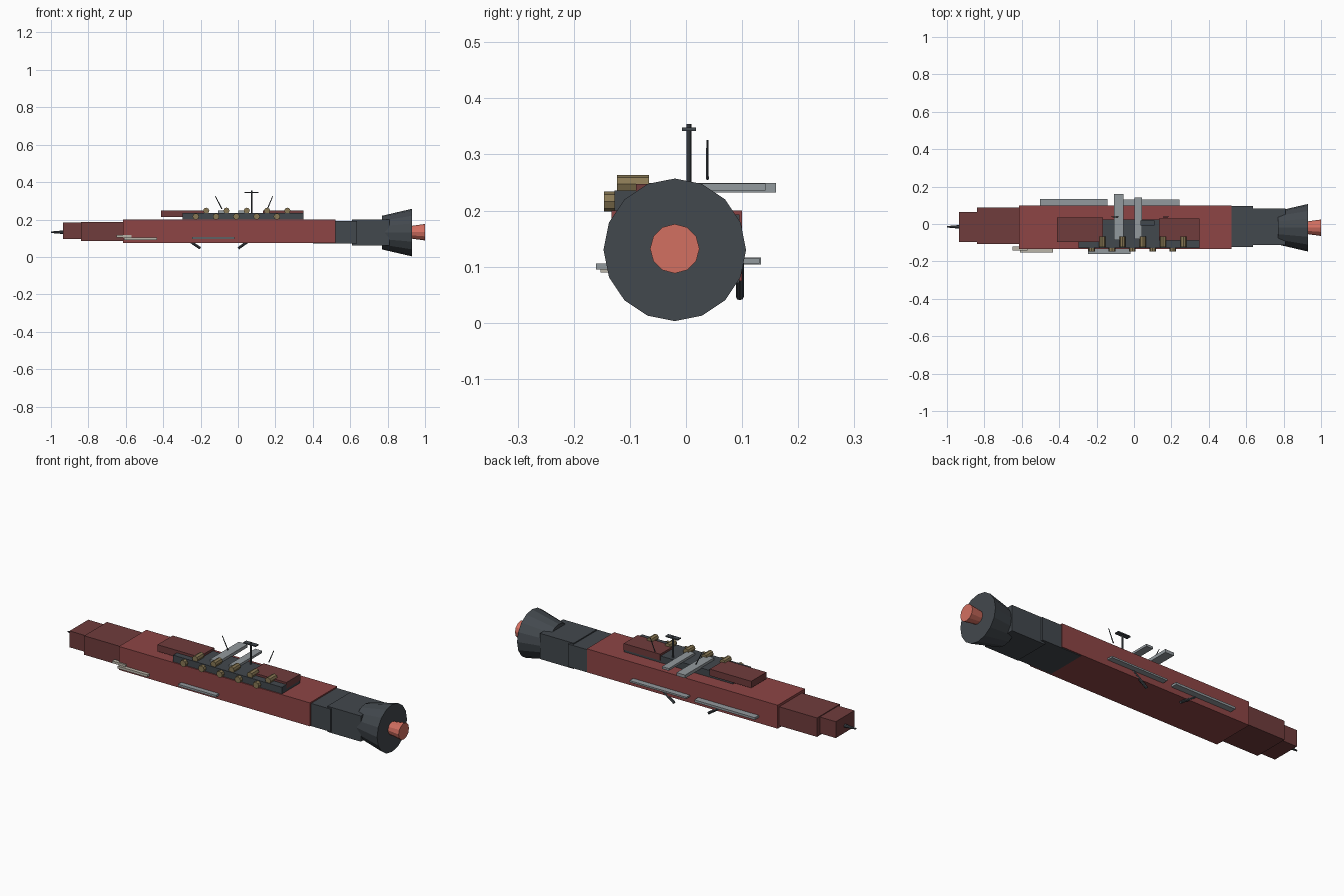
import bpy
from mathutils import Vector


def material(name, rgb):
    m = bpy.data.materials.new(name)
    m.diffuse_color = (*rgb, 1)
    return m


RED = material("hull_red", (0.27, 0.06, 0.06))
MAROON = material("dark_red", (0.16, 0.045, 0.045))
DARK = material("dark_metal", (0.055, 0.065, 0.075))
GREY = material("light_metal", (0.29, 0.32, 0.34))
CREAM = material("cream", (0.50, 0.47, 0.40))
BRASS = material("brass", (0.25, 0.19, 0.09))
GLOW = material("engine_glow", (0.65, 0.16, 0.12))


def box(name, x, y, z, mat):
    """Box from (min, max) ranges."""
    lo, hi = Vector((x[0], y[0], z[0])), Vector((x[1], y[1], z[1]))
    bpy.ops.mesh.primitive_cube_add(size=1, location=(lo + hi) / 2)
    ob = bpy.context.object
    ob.name = name
    ob.scale = hi - lo
    ob.data.materials.append(mat)
    return ob


def rod(name, a, b, r1, r2, sides, mat):
    """Cylinder or cone from point a to point b."""
    a, b = Vector(a), Vector(b)
    bpy.ops.mesh.primitive_cone_add(vertices=sides, radius1=r1, radius2=r2,
                                    depth=(b - a).length, location=(a + b) / 2)
    ob = bpy.context.object
    ob.name = name
    ob.rotation_euler = (b - a).to_track_quat('Z', 'Y').to_euler()
    ob.data.materials.append(mat)
    return ob


# Hull and stepped bow
box("main_hull", (-0.615, 0.52), (-0.133, 0.10), (0.074, 0.20), RED)
box("bow_block", (-0.84, -0.60), (-0.107, 0.087), (0.085, 0.187), MAROON)
box("bow_tip", (-0.935, -0.82), (-0.095, 0.063), (0.095, 0.183), MAROON)
rod("nose_spike", (-0.93, -0.015, 0.132), (-1.0, -0.015, 0.132), 0.010, 0.004, 8, DARK)

# Stern blocks, nozzle and glow
box("stern_block", (0.40, 0.635), (-0.122, 0.095), (0.071, 0.193), DARK)
box("engine_block", (0.61, 0.81), (-0.113, 0.083), (0.061, 0.199), DARK)
rod("engine_nozzle", (0.77, -0.02, 0.13), (0.93, -0.02, 0.13), 0.090, 0.127, 16, DARK)
rod("engine_glow", (0.92, -0.02, 0.132), (1.0, -0.02, 0.132), 0.033, 0.044, 12, GLOW)

# Upper deck
box("gun_deck", (-0.297, 0.35), (-0.127, 0.025), (0.195, 0.236), DARK)
box("fore_deckhouse", (-0.412, -0.165), (-0.095, 0.034), (0.213, 0.249), MAROON)
box("aft_deckhouse", (0.133, 0.35), (-0.089, 0.029), (0.213, 0.247), MAROON)

# Two staggered rows of guns
for i in range(5):
    x = -0.17 + i * 0.1085
    rod(f"upper_gun_{i + 1}", (x, -0.066, 0.247), (x, -0.123, 0.247), 0.0165, 0.0165, 8, BRASS)
    x -= 0.056
    rod(f"lower_gun_{i + 1}", (x, -0.09, 0.216), (x, -0.146, 0.216), 0.0175, 0.0175, 8, BRASS)

# Cross beams
box("cross_beam_fore", (-0.107, -0.056), (-0.085, 0.16), (0.232, 0.249), GREY)
box("cross_beam_aft", (0.003, 0.044), (-0.08, 0.142), (0.236, 0.248), GREY)

# Side plates
box("port_plate_fore", (-0.503, -0.143), (0.09, 0.142 - 0.008), (0.104, 0.116), GREY)
box("port_plate_aft", (-0.093, 0.244), (0.09, 0.131), (0.106, 0.115), GREY)
box("starboard_plate", (-0.245, -0.02), (-0.16, -0.12), (0.095, 0.106), GREY)
box("cream_plate_upper", (-0.65, -0.57), (-0.141, -0.12), (0.104, 0.116), CREAM)
box("cream_plate_lower", (-0.61, -0.432), (-0.152, -0.12), (0.090, 0.103), CREAM)

# Mast with crossbar
rod("mast", (0.073, 0.005, 0.23), (0.073, 0.005, 0.354), 0.0045, 0.0045, 8, DARK)
box("mast_crossbar", (0.036, 0.110), (-0.007, 0.018), (0.342, 0.348), DARK)

# Thin aerials above, struts below
rod("fore_aerial", (-0.086, 0.038, 0.256), (-0.121, 0.038, 0.325), 0.003, 0.002, 6, DARK)
rod("aft_aerial", (0.157, 0.038, 0.256), (0.186, 0.038, 0.325), 0.003, 0.002, 6, DARK)
rod("fore_strut", (-0.295, 0.096, 0.110), (-0.202, 0.096, 0.046), 0.007, 0.007, 8, DARK)
rod("aft_strut", (0.092, 0.096, 0.110), (0.002, 0.096, 0.046), 0.007, 0.007, 8, DARK)
